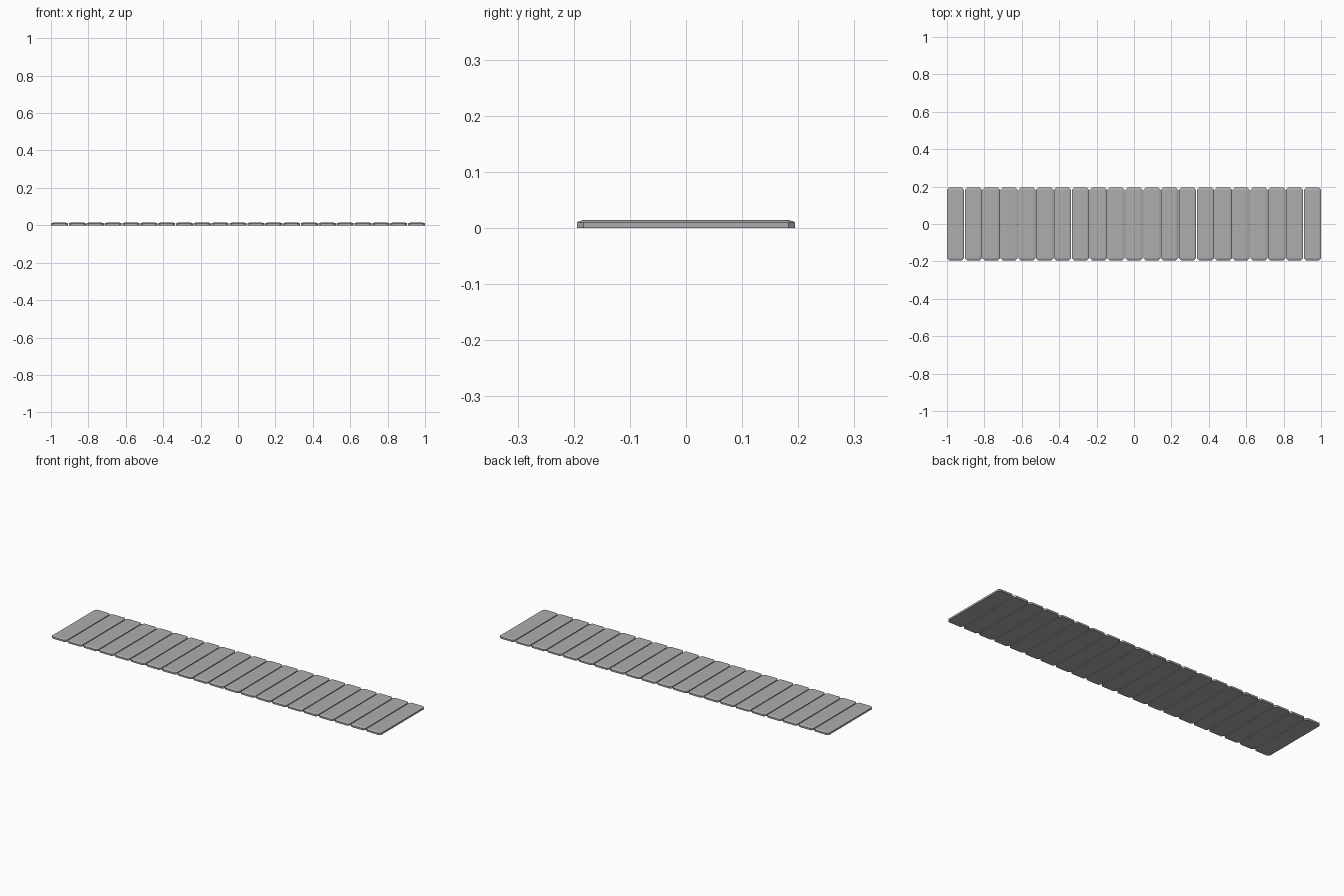
import bpy, bmesh

if "Cube" in bpy.data.objects:
    bpy.data.objects.remove(bpy.data.objects["Cube"])

COUNT = 21
WIDTH = 0.0915          # plank size along x
HALF_Y = 0.194
HEIGHT = 0.014
PITCH = (2 - WIDTH) / (COUNT - 1)


def outline(bm, inset, corner, z):
    """Ring of vertices: rectangle with cut corners."""
    a, b = WIDTH / 2 - inset, HALF_Y - inset
    pts = [(a, -b + corner), (a, b - corner), (a - corner, b), (-a + corner, b),
           (-a, b - corner), (-a, -b + corner), (-a + corner, -b), (a - corner, -b)]
    return [bm.verts.new((x, y, z)) for x, y in pts]


# One plank: cut corners and a two-step sloped rim around the top
bm = bmesh.new()
rings = [outline(bm, 0, 0.011, 0),
         outline(bm, 0, 0.011, 0.0095),
         outline(bm, 0.003, 0.0095, 0.0118),
         outline(bm, 0.011, 0.006, HEIGHT)]
for low, high in zip(rings, rings[1:]):
    for i in range(8):
        j = (i + 1) % 8
        bm.faces.new((low[i], low[j], high[j], high[i]))
bm.faces.new(rings[0][::-1])
bm.faces.new(rings[-1])
mesh = bpy.data.meshes.new("plank")
bm.to_mesh(mesh)
bm.free()

# Darker grey surface
grey = bpy.data.materials.new("dark_grey")
grey.diffuse_color = (0.42, 0.42, 0.42, 1)
grey.use_nodes = True
grey.node_tree.nodes["Principled BSDF"].inputs["Base Color"].default_value = grey.diffuse_color
mesh.materials.append(grey)

# Row of planks along x
for i in range(COUNT):
    plank = bpy.data.objects.new(f"plank_{i + 1:02d}", mesh)
    plank.location.x = -1 + WIDTH / 2 + i * PITCH
    bpy.context.collection.objects.link(plank)
